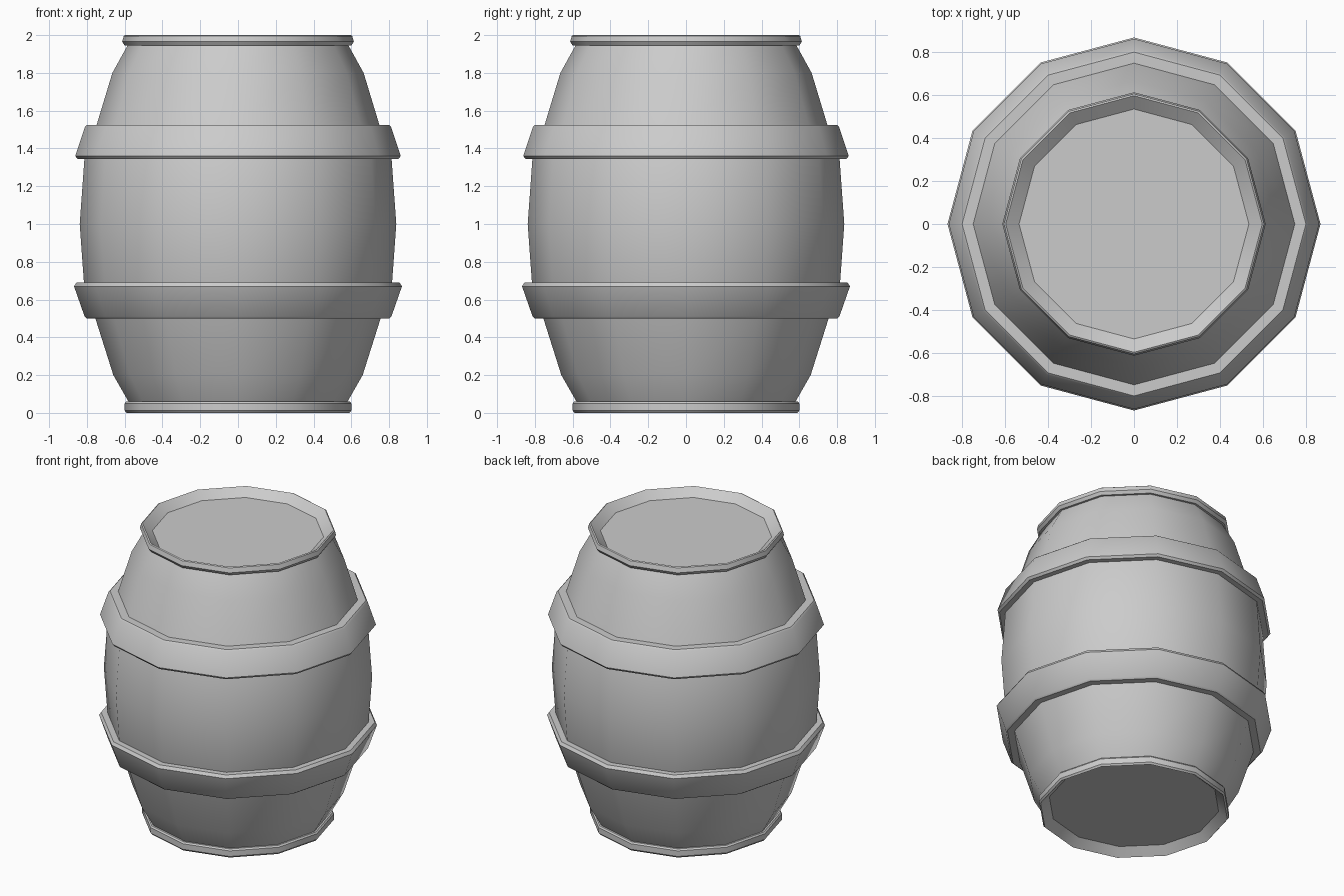
import bpy, math

if "Cube" in bpy.data.objects:
    bpy.data.objects.remove(bpy.data.objects["Cube"])

SIDES = 12


def lathe(name, profile, closed=False):
    """Revolve an (r, z) profile, listed bottom to top on the outside."""
    verts, faces = [], []
    n = len(profile)
    for i in range(SIDES):
        a = 2 * math.pi * i / SIDES
        verts += [(r * math.cos(a), r * math.sin(a), z) for r, z in profile]
    for i in range(SIDES):
        j = (i + 1) % SIDES
        for k in range(n if closed else n - 1):
            m = (k + 1) % n
            faces.append((i * n + k, j * n + k, j * n + m, i * n + m))
    # open profiles are capped at both ends
    if not closed:
        faces.append([i * n for i in reversed(range(SIDES))])
        faces.append([i * n + n - 1 for i in range(SIDES)])
    mesh = bpy.data.meshes.new(name)
    mesh.from_pydata(verts, [], faces)
    obj = bpy.data.objects.new(name, mesh)
    bpy.context.collection.objects.link(obj)
    bpy.ops.object.select_all(action='DESELECT')
    obj.select_set(True)
    bpy.context.view_layer.objects.active = obj
    bpy.ops.object.shade_smooth_by_angle(angle=math.radians(35))
    return obj


# Bulging body with recessed ends and a raised rim at top and bottom
lathe("barrel_body", [
    (0.535, 0.05), (0.59, 0.0), (0.60, 0.012), (0.60, 0.05), (0.592, 0.06),
    (0.58, 0.06), (0.66, 0.20), (0.755, 0.50), (0.815, 0.68), (0.838, 1.0),
    (0.812, 1.36), (0.75, 1.52), (0.665, 1.80), (0.585, 1.945),
    (0.60, 1.945), (0.613, 1.965), (0.605, 1.995), (0.597, 2.0),
    (0.535, 1.95)])

# Flared hoops, widest toward the middle of the barrel
lathe("lower_hoop", [
    (0.74, 0.50), (0.80, 0.50), (0.812, 0.51), (0.868, 0.67),
    (0.855, 0.69), (0.80, 0.69)], closed=True)
lathe("upper_hoop", [
    (0.79, 1.345), (0.85, 1.345), (0.862, 1.36), (0.81, 1.515),
    (0.80, 1.525), (0.73, 1.525)], closed=True)
